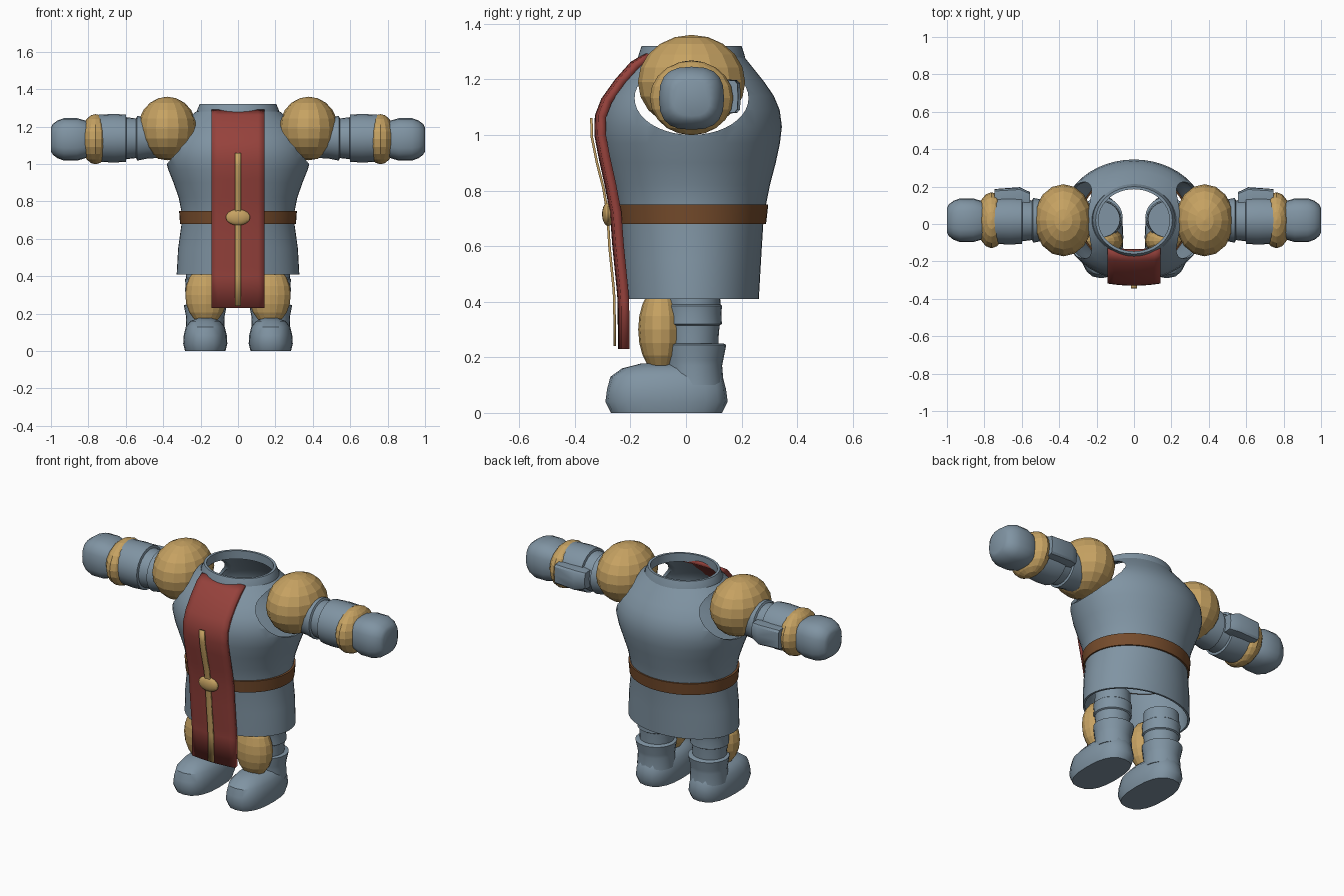
import bpy, bmesh
from math import cos, sin, pi
from mathutils import Matrix

cube = bpy.data.objects.get("Cube")
if cube:
    bpy.data.objects.remove(cube)


def material(name, rgb):
    m = bpy.data.materials.new(name)
    m.use_nodes = True
    m.diffuse_color = (*rgb, 1)
    m.node_tree.nodes["Principled BSDF"].inputs["Base Color"].default_value = (*rgb, 1)
    return m


STEEL = material("blue_grey_steel", (0.216, 0.296, 0.366))
GOLD = material("gold", (0.565, 0.361, 0.122))
RED = material("red_cloth", (0.305, 0.054, 0.045))
BROWN = material("brown_leather", (0.181, 0.072, 0.025))


def activate(obj):
    bpy.ops.object.select_all(action="DESELECT")
    obj.select_set(True)
    bpy.context.view_layer.objects.active = obj


def smooth(obj, angle=35):
    activate(obj)
    bpy.ops.object.shade_smooth_by_angle(angle=angle * pi / 180)


def finish(name, bm, mat, mirror=False):
    mesh = bpy.data.meshes.new(name)
    bm.to_mesh(mesh)
    bm.free()
    mesh.materials.append(mat)
    obj = bpy.data.objects.new(name, mesh)
    bpy.context.collection.objects.link(obj)
    if mirror:
        obj.modifiers.new("both_sides", "MIRROR")
    return obj


def loft(name, rings, mat, axis="z", sides=24, square=1.0, caps=True, mirror=False):
    """Skin elliptical rings (position, centre a, centre b, radius a, radius b)."""
    bm = bmesh.new()
    loops = []
    for t, ca, cb, ra, rb in rings:
        loop = []
        for k in range(sides):
            c, s = cos(2 * pi * k / sides), sin(2 * pi * k / sides)
            a = ca + ra * abs(c) ** square * (1 if c > 0 else -1)
            b = cb + rb * abs(s) ** square * (1 if s > 0 else -1)
            loop.append(bm.verts.new((a, b, t) if axis == "z" else (t, a, b)))
        loops.append(loop)
    for low, high in zip(loops, loops[1:]):
        for k in range(sides):
            j = (k + 1) % sides
            bm.faces.new((low[k], low[j], high[j], high[k]))
    if caps:
        bm.faces.new(loops[0][::-1])
        bm.faces.new(loops[-1])
    return finish(name, bm, mat, mirror)


def ball(name, centre, radii, mat, mirror=False, segments=16, rings=10):
    bm = bmesh.new()
    bmesh.ops.create_uvsphere(bm, u_segments=segments, v_segments=rings, radius=1,
                              matrix=Matrix.Translation(centre) @ Matrix.Diagonal((*radii, 1)))
    return finish(name, bm, mat, mirror)


def ribbon(name, path, half, thick, bulge, columns, mat):
    """Hang a strip along a (y, z) path running from top to bottom."""
    bm = bmesh.new()
    rows = []
    for y, z in path:
        us = [2 * k / columns - 1 for k in range(columns + 1)]
        rows.append([bm.verts.new((u * half, y + bulge * u * u, z)) for u in us])
    for up, down in zip(rows, rows[1:]):
        for k in range(columns):
            bm.faces.new((up[k], down[k], down[k + 1], up[k + 1]))
    obj = finish(name, bm, mat)
    solid = obj.modifiers.new("thickness", "SOLIDIFY")
    solid.thickness, solid.offset = thick, -1
    smooth(obj)
    return obj


# Torso shell, open at the neck and hem, with cut armholes
MID = 0.02
torso_profile = [(0.41, 0.328, 0.242), (0.55, 0.32, 0.25), (0.68, 0.302, 0.258),
                 (0.75, 0.303, 0.268), (0.82, 0.317, 0.282), (0.9, 0.345, 0.303),
                 (0.97, 0.373, 0.318), (1.03, 0.389, 0.325), (1.09, 0.385, 0.317),
                 (1.14, 0.365, 0.296), (1.19, 0.328, 0.262), (1.24, 0.275, 0.222),
                 (1.28, 0.225, 0.19)]
torso = loft("torso", [(z, 0, MID, a, b) for z, a, b in torso_profile],
             STEEL, sides=48, caps=False)
shell = torso.modifiers.new("shell", "SOLIDIFY")
shell.thickness, shell.offset = 0.012, -1
cutter = loft("armhole_cutter", [(-0.7, MID, 1.132, 0.205, 0.132), (0.7, MID, 1.132, 0.205, 0.132)],
              STEEL, axis="x", sides=40)
cutter.hide_render = True
cut = torso.modifiers.new("armholes", "BOOLEAN")
cut.operation, cut.object, cut.solver = "DIFFERENCE", cutter, "EXACT"
activate(torso)
for mod in ("shell", "armholes"):
    bpy.ops.object.modifier_apply(modifier=mod)
bpy.data.objects.remove(cutter)
smooth(torso, 30)

# Collar and belt are closed rings
collar = loft("collar", [(1.27, 0, MID, 0.2, 0.17), (1.27, 0, MID, 0.222, 0.195),
                         (1.29, 0, MID, 0.218, 0.19), (1.32, 0, MID, 0.205, 0.18),
                         (1.32, 0, MID, 0.19, 0.166), (1.27, 0, MID, 0.19, 0.166)],
              STEEL, sides=48, caps=False)
belt = loft("belt", [(0.68, 0, MID, 0.285, 0.24), (0.68, 0, MID, 0.31, 0.268),
                     (0.75, 0, MID, 0.315, 0.276), (0.75, 0, MID, 0.285, 0.25)],
            BROWN, sides=48, caps=False)
smooth(collar)
smooth(belt)

# Hanging cloth, cord and buckle
ribbon("tabard", [(-0.15, 1.293), (-0.2, 1.262), (-0.255, 1.2), (-0.305, 1.13), (-0.328, 1.07),
                  (-0.33, 1.0), (-0.315, 0.92), (-0.293, 0.82), (-0.274, 0.72), (-0.265, 0.6),
                  (-0.25, 0.45), (-0.246, 0.4), (-0.245, 0.23)], 0.143, 0.03, 0.012, 8, RED)
ribbon("cord", [(-0.345, 1.06), (-0.343, 0.99), (-0.325, 0.9), (-0.302, 0.81), (-0.287, 0.72),
                (-0.28, 0.6), (-0.265, 0.45), (-0.262, 0.4), (-0.261, 0.24)],
       0.017, 0.009, 0, 1, GOLD)
smooth(ball("buckle", (0, -0.28, 0.715), (0.065, 0.022, 0.043), GOLD), 30)

# Arms
ARM = 1.138
ball("shoulder_pads", (0.378, 0.02, 1.19), (0.157, 0.193, 0.17), GOLD, True)
smooth(loft("forearms", [(x, MID, ARM, r, r) for x, r in
                         [(0.27, 0.1), (0.48, 0.108), (0.53, 0.118), (0.54, 0.118), (0.545, 0.106),
                          (0.597, 0.112), (0.6, 0.126), (0.66, 0.13), (0.745, 0.126)]],
            STEEL, axis="x", mirror=True))
smooth(loft("bracer_plates", [(0.555, 0.13, ARM, 0.04, 0.05), (0.61, 0.145, ARM, 0.052, 0.062),
                              (0.745, 0.142, ARM, 0.045, 0.06)],
            STEEL, axis="x", sides=12, square=0.4, mirror=True))
ball("wrist_cuffs", (0.762, 0.02, 1.133), (0.08, 0.15, 0.134), GOLD, True)
smooth(loft("fists", [(x, MID, 1.132, r, r * 0.97) for x, r in
                      [(0.77, 0.085), (0.82, 0.105), (0.86, 0.117), (0.93, 0.117),
                       (0.965, 0.104), (0.99, 0.085), (1.0, 0.066)]],
            STEEL, axis="x", sides=20, square=0.75, mirror=True))

# Legs and boots
LEG = 0.175
smooth(loft("legs", [(z, LEG, 0.025, r + 0.004, r) for z, r in
                     [(0.16, 0.09), (0.27, 0.092), (0.315, 0.096), (0.32, 0.104), (0.36, 0.102),
                      (0.385, 0.105), (0.39, 0.099), (0.46, 0.096)]], STEEL, mirror=True))
smooth(loft("boot_cuffs", [(0.1, LEG, 0.032, 0.105, 0.104), (0.17, LEG, 0.03, 0.102, 0.1),
                           (0.19, LEG, 0.03, 0.104, 0.104), (0.245, LEG, 0.034, 0.115, 0.111),
                           (0.25, LEG, 0.034, 0.1, 0.1)], STEEL, mirror=True))
smooth(loft("boots", [(0, LEG, -0.07, 0.108, 0.2), (0.04, LEG, -0.07, 0.118, 0.22),
                      (0.085, LEG, -0.07, 0.115, 0.214), (0.13, LEG, -0.07, 0.104, 0.202),
                      (0.16, LEG, -0.065, 0.08, 0.165), (0.178, LEG, -0.05, 0.04, 0.11)],
            STEEL, sides=20, square=0.8, mirror=True))
ball("knee_guards", (0.17, -0.09, 0.3), (0.112, 0.082, 0.158), GOLD, True)
